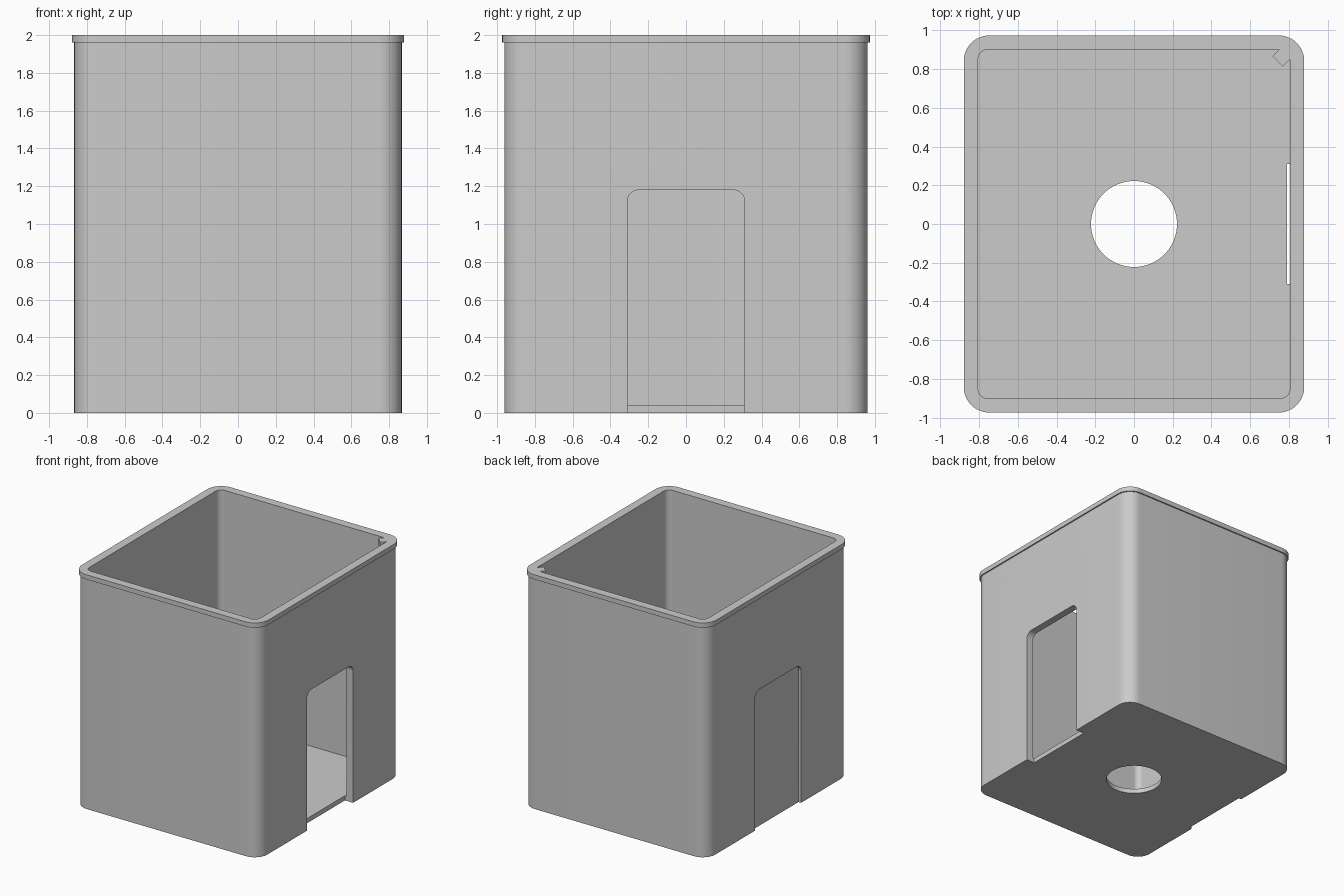
import bpy, bmesh, math
from mathutils import Matrix

cube = bpy.data.objects.get("Cube")
if cube:
    bpy.data.objects.remove(cube, do_unlink=True)

grey = bpy.data.materials.new("mid_grey")
grey.use_nodes = True
colour = (0.6, 0.6, 0.6, 1)
grey.diffuse_color = colour
grey.node_tree.nodes["Principled BSDF"].inputs["Base Color"].default_value = colour


def rounded_rect(hx, hy, r, steps=12):
    """Outline of a rectangle with rounded corners."""
    pts = []
    for i, (sx, sy) in enumerate(((1, 1), (-1, 1), (-1, -1), (1, -1))):
        for k in range(steps + 1):
            a = math.pi / 2 * (i + k / steps)
            pts.append((sx * (hx - r) + r * math.cos(a), sy * (hy - r) + r * math.sin(a)))
    return pts


def prism(name, outline, low, high, matrix=Matrix()):
    """Solid made by extruding an outline between two heights."""
    bm = bmesh.new()
    base = bm.faces.new([bm.verts.new((x, y, low)) for x, y in outline])
    top = bmesh.ops.extrude_face_region(bm, geom=[base])["geom"]
    bmesh.ops.translate(bm, vec=(0, 0, high - low),
                        verts=[v for v in top if isinstance(v, bmesh.types.BMVert)])
    bmesh.ops.transform(bm, matrix=matrix, verts=bm.verts)
    bmesh.ops.recalc_face_normals(bm, faces=bm.faces)
    mesh = bpy.data.meshes.new(name)
    bm.to_mesh(mesh)
    bm.free()
    mesh.materials.append(grey)
    obj = bpy.data.objects.new(name, mesh)
    bpy.context.collection.objects.link(obj)
    return obj


def combine(target, other, operation):
    """Apply a boolean and discard the helper solid."""
    other.hide_render = True
    mod = target.modifiers.new(operation, "BOOLEAN")
    mod.operation, mod.object, mod.solver = operation, other, "EXACT"
    bpy.ops.object.select_all(action="DESELECT")
    bpy.context.view_layer.objects.active = target
    target.select_set(True)
    bpy.ops.object.modifier_apply(modifier=mod.name)
    bpy.data.objects.remove(other, do_unlink=True)


# Rounded box with an overhanging rim
box = prism("open_box", rounded_rect(0.867, 0.962, 0.12), 0, 1.98)
combine(box, prism("rim", rounded_rect(0.878, 0.973, 0.13), 1.96, 2), "UNION")

# Hollow interior above a thin floor
combine(box, prism("cavity", rounded_rect(0.805, 0.9, 0.05), 0.04, 2.2), "DIFFERENCE")

# Round hole in the floor
circle = [(0.222 * math.cos(math.tau * i / 64), 0.222 * math.sin(math.tau * i / 64))
          for i in range(64)]
combine(box, prism("floor_hole", circle, -0.2, 0.2), "DIFFERENCE")

# Doorway through the left wall, matching shallow recess in the right wall
upright = Matrix(((0, 0, 1, 0), (1, 0, 0, 0), (0, 1, 0, 0.49), (0, 0, 0, 1)))
door = rounded_rect(0.31, 0.69, 0.06)
combine(box, prism("doorway", door, 0.79, 1, upright), "DIFFERENCE")
combine(box, prism("recess", door, -1, -0.842, upright), "DIFFERENCE")

# Small diagonal tab in one inner corner, flush with the rim
diagonal = Matrix.Translation((0.742, 0.84, 0)) @ Matrix.Rotation(math.pi / 4, 4, "Z")
tab = [(0, -0.037), (0.1, -0.037), (0.1, 0.037), (0, 0.037)]
combine(box, prism("corner_tab", tab, 1.94, 2, diagonal), "UNION")

bpy.ops.object.shade_smooth_by_angle(angle=math.radians(30))
